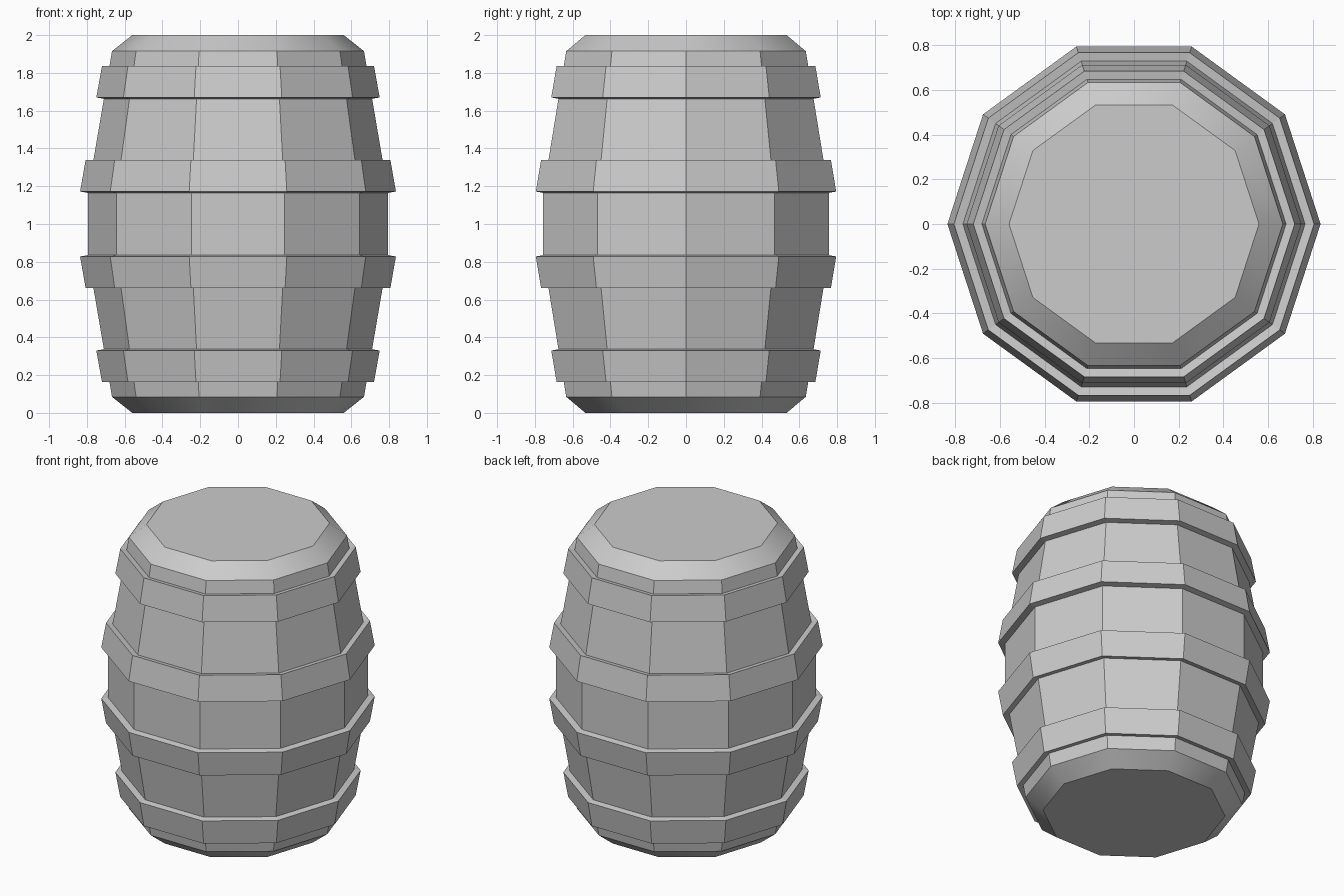
import bpy, bmesh
from math import cos, sin, tau

if "Cube" in bpy.data.objects:
    bpy.data.objects.remove(bpy.data.objects["Cube"])

SIDES = 10


def lathe(name, profile, closed=False, smooth_bands=()):
    """Spin (radius, z) points, listed bottom to top on the outside, into a ten-sided solid."""
    bm = bmesh.new()
    rings = [[bm.verts.new((r * cos(tau * i / SIDES), r * sin(tau * i / SIDES), z))
              for i in range(SIDES)] for r, z in profile]
    n = len(rings)
    for k in range(n if closed else n - 1):
        a, b = rings[k], rings[(k + 1) % n]
        for i in range(SIDES):
            j = (i + 1) % SIDES
            f = bm.faces.new((a[i], a[j], b[j], b[i]))
            f.smooth = k in smooth_bands
    if not closed:
        bm.faces.new(rings[0][::-1])
        bm.faces.new(rings[-1])
    bmesh.ops.recalc_face_normals(bm, faces=bm.faces)
    mesh = bpy.data.meshes.new(name)
    bm.to_mesh(mesh)
    bm.free()
    obj = bpy.data.objects.new(name, mesh)
    bpy.context.collection.objects.link(obj)
    return obj


def mirrored(points):
    """Reflect a half profile about the barrel's mid height, z = 1."""
    return [(r, 2 - z) for r, z in reversed(points)]


# Staved body with softly shaded chamfers at both ends
half = [(0.56, 0), (0.667, 0.085), (0.795, 0.835)]
lathe("barrel_body", half + mirrored(half), smooth_bands=(0, 4))

# Four hoops standing proud of the staves, embedded slightly at the back
hoops = {
    "end_hoop": [(0.72, 0.163), (0.75, 0.33), (0.70, 0.339), (0.67, 0.172)],
    "middle_hoop": [(0.807, 0.662), (0.836, 0.828), (0.785, 0.837), (0.757, 0.671)],
}
for name, section in hoops.items():
    lathe("lower_" + name, section, closed=True)
    lathe("upper_" + name, mirrored(section), closed=True)
